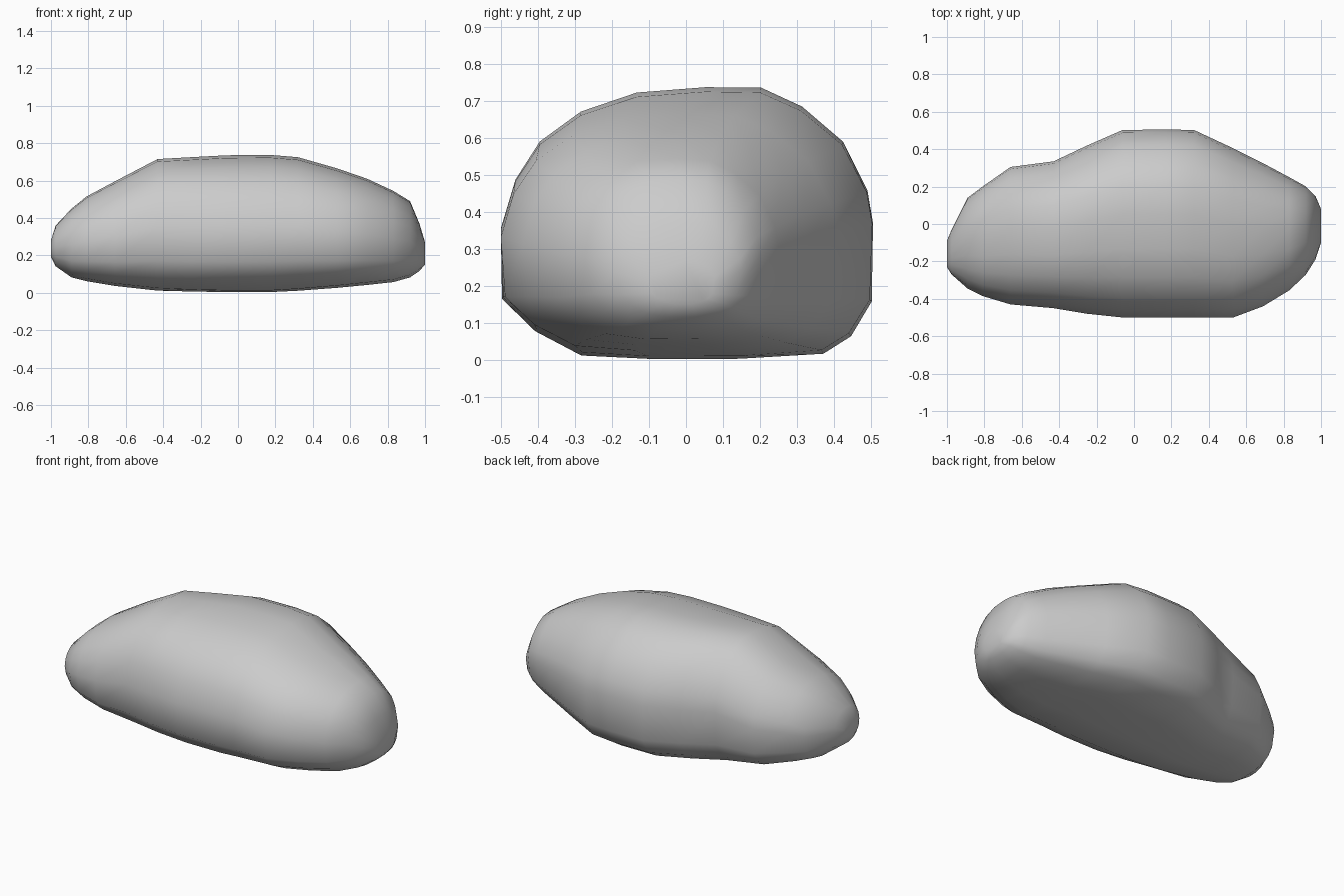
import bpy, bmesh, math

# cross-section seen from the right: (y from -1 to 1, z from 0 to 1)
PROFILE = [(-1.0, .22), (-1.0, .48), (-.92, .66), (-.79, .80), (-.57, .91),
           (-.27, .98), (.10, 1.0), (.40, 1.0), (.62, .93), (.84, .80),
           (.97, .62), (1.0, .50), (1.0, .21), (.89, .08), (.74, .015),
           (.28, 0), (-.2, 0), (-.57, .01), (-.82, .10)]

# stations along the length: x, y min, y max, z min, z max, roundness
STATIONS = [(-1.0, -.23, -.09, .19, .28, .9),
            (-.975, -.27, -.03, .14, .36, .8),
            (-.89, -.345, .14, .08, .45, .6),
            (-.81, -.385, .20, .06, .515, .45),
            (-.66, -.43, .305, .035, .595, .3),
            (-.43, -.45, .335, .01, .715, .2),
            (-.25, -.48, .42, .006, .725, .1),
            (-.06, -.50, .503, .003, .735, .05),
            (.17, -.50, .505, .003, .737, .05),
            (.32, -.50, .503, .01, .725, .1),
            (.53, -.50, .405, .025, .665, .2),
            (.69, -.44, .325, .04, .61, .3),
            (.83, -.355, .25, .055, .545, .4),
            (.92, -.27, .20, .08, .49, .5),
            (.97, -.19, .15, .115, .37, .6),
            (1.0, -.10, .08, .15, .27, .8)]

bm = bmesh.new()


def ring(x, y0, y1, z0, z1, roundness):
    verts = []
    for u, v in PROFILE:
        # blend the boulder section with an ellipse towards the tips
        a = math.atan2(2 * v - 1, u)
        u = u + (math.cos(a) - u) * roundness
        v = v + (.5 + .5 * math.sin(a) - v) * roundness
        verts.append(bm.verts.new((x, (y0 + y1) / 2 + u * (y1 - y0) / 2,
                                   z0 + v * (z1 - z0))))
    return verts


# skin the rings and cap both tips
rings = [ring(*s) for s in STATIONS]
n = len(PROFILE)
for a, b in zip(rings, rings[1:]):
    for i in range(n):
        j = (i + 1) % n
        bm.faces.new((a[i], a[j], b[j], b[i]))
bm.faces.new(rings[0])
bm.faces.new(rings[-1])
bmesh.ops.recalc_face_normals(bm, faces=bm.faces)
for f in bm.faces:
    f.smooth = True

mesh = bpy.data.meshes.new("boulder")
bm.to_mesh(mesh)
bm.free()
boulder = bpy.data.objects.new("boulder", mesh)
bpy.context.collection.objects.link(boulder)
